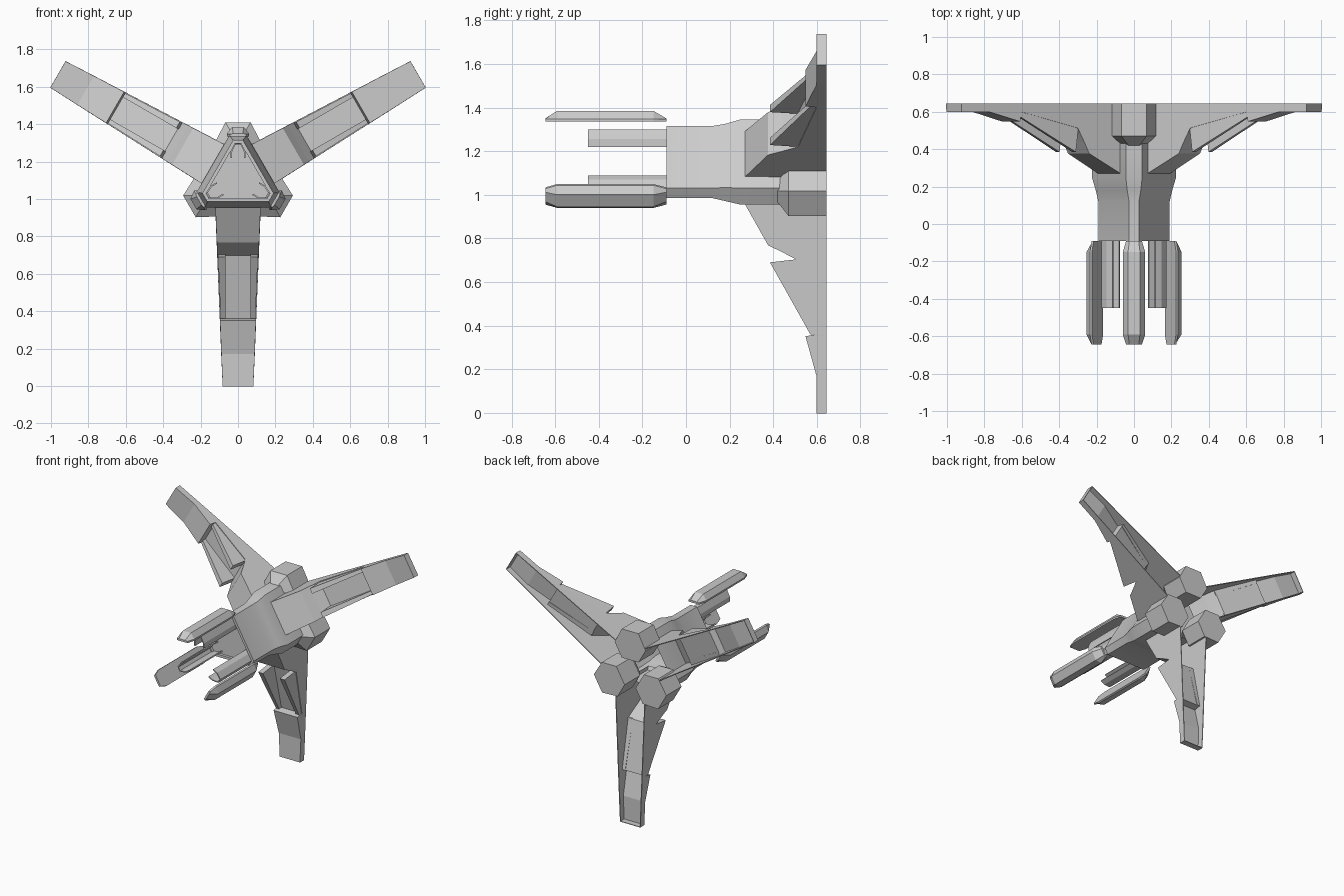
import bpy, bmesh
from math import sin, cos, radians

if "Cube" in bpy.data.objects:
    bpy.data.objects.remove(bpy.data.objects["Cube"])

ZC = 1.11            # height of the three-fold axis (runs along y)
BACK = 0.645
CORNERS = (90, 210, 330)   # hubs, pods, barrels
WINGS = (270, 30, 150)


def pt(ang, t, r, y):
    """Point at radius r along ang, offset t sideways, depth y."""
    a = radians(ang)
    return (r * cos(a) - t * sin(a), y, ZC + r * sin(a) + t * cos(a))


def loft(name, loops, closed=True, cap0=True, cap1=True, thick=0, smooth=False):
    """Skin a list of equal-length point loops into one object."""
    bm = bmesh.new()
    rows = [[bm.verts.new(p) for p in loop] for loop in loops]
    n = len(rows[0])
    for a, b in zip(rows, rows[1:]):
        for i in range(n if closed else n - 1):
            j = (i + 1) % n
            bm.faces.new((a[i], a[j], b[j], b[i]))
    if cap0:
        bm.faces.new(rows[0])
    if cap1:
        bm.faces.new(rows[-1])
    bmesh.ops.recalc_face_normals(bm, faces=bm.faces)
    me = bpy.data.meshes.new(name)
    bm.to_mesh(me)
    bm.free()
    ob = bpy.data.objects.new(name, me)
    bpy.context.collection.objects.link(ob)
    if thick:
        m = ob.modifiers.new("thickness", "SOLIDIFY")
        m.thickness, m.offset = thick, 0
    if smooth:
        bpy.ops.object.select_all(action="DESELECT")
        ob.select_set(True)
        bpy.context.view_layer.objects.active = ob
        bpy.ops.object.shade_smooth_by_angle(angle=radians(30))
    return ob


def triangle(inner, tip, y):
    """Triangle section with clipped corners: inradius and clipped radius."""
    w = (2 * inner - tip) * 3 ** 0.5
    return [pt(a, t, tip, y) for a in CORNERS for t in (-w, w)]


# fuselage: triangular tube with a recessed front face, open at the back
loft("fuselage", [triangle(.095, .178, -.07), triangle(.095, .178, -.09),
                  triangle(.11, .205, -.09), triangle(.11, .205, .12),
                  triangle(.118, .215, .18), triangle(.13, .235, .25),
                  triangle(.13, .235, .47)], cap1=False, smooth=True)


def half_width(r):
    return .08 + .04 * (1.11 - r) / .98


# wing skin: (radius, front depth) stations, open at the back
SPINE = [(.13, .26), (.34, .378), (.37, .44), (.41, .515), (.75, .60),
         (.76, .55), (.94, .60), (1.11, .60)]
# plates standing on both edges of the wing: (radius, depth)
PLATE = [(.42, .385), (.405, .515), (.75, .605), (.75, .57)]

for k, ang in enumerate(WINGS):
    loops = []
    for r, y in SPINE:
        w = half_width(r)
        loops.append([pt(ang, t, r, d) for t, d in
                      ((-w, BACK), (-w, y), (w, y), (w, BACK))])
    loft(f"wing_{k}", loops, closed=False, cap0=False, thick=.006)
    for side in (-1, 1):
        inner = [pt(ang, side * .068, r, y) for r, y in PLATE]
        outer = [pt(ang, side * (half_width(r) - .002), r, y) for r, y in PLATE]
        loft(f"wing_plate_{k}_{'left' if side < 0 else 'right'}", [inner, outer])

# hub block: (t, r) half outlines, mirrored into full sections
HUB_FRONT = [(.03, .235), (.055, .19), (.055, .12)]
HUB_BACK = [(.067, .30), (.125, .19), (.067, .09)]
# pod: (y, half width low, half width top, low radius, top radius)
POD = [(-.645, .042, .025, .225, .24), (-.59, .06, .032, .225, .275),
       (-.15, .06, .032, .225, .275), (-.09, .042, .025, .225, .24)]
# barrel channel outline
BARREL = [(-.035, .11), (-.035, .145), (-.015, .187),
          (.015, .187), (.035, .145), (.035, .11)]


def mirrored(half, ang, y):
    full = half + [(-t, r) for t, r in reversed(half)]
    return [pt(ang, t, r, y) for t, r in full]


for k, ang in enumerate(CORNERS):
    loft(f"hub_{k}", [mirrored(HUB_FRONT, ang, .42), mirrored(HUB_BACK, ang, .47),
                      mirrored(HUB_BACK, ang, BACK)])
    loft(f"gun_pod_{k}", [mirrored([(wt, r1), (wl, r0 + .012), (wl, r0)], ang, y)
                          for y, wl, wt, r0, r1 in POD])
    loft(f"barrel_{k}", [[pt(ang, t, r, y) for t, r in BARREL] for y in (-.45, -.07)],
         closed=False, cap0=False, cap1=False, thick=.008)
